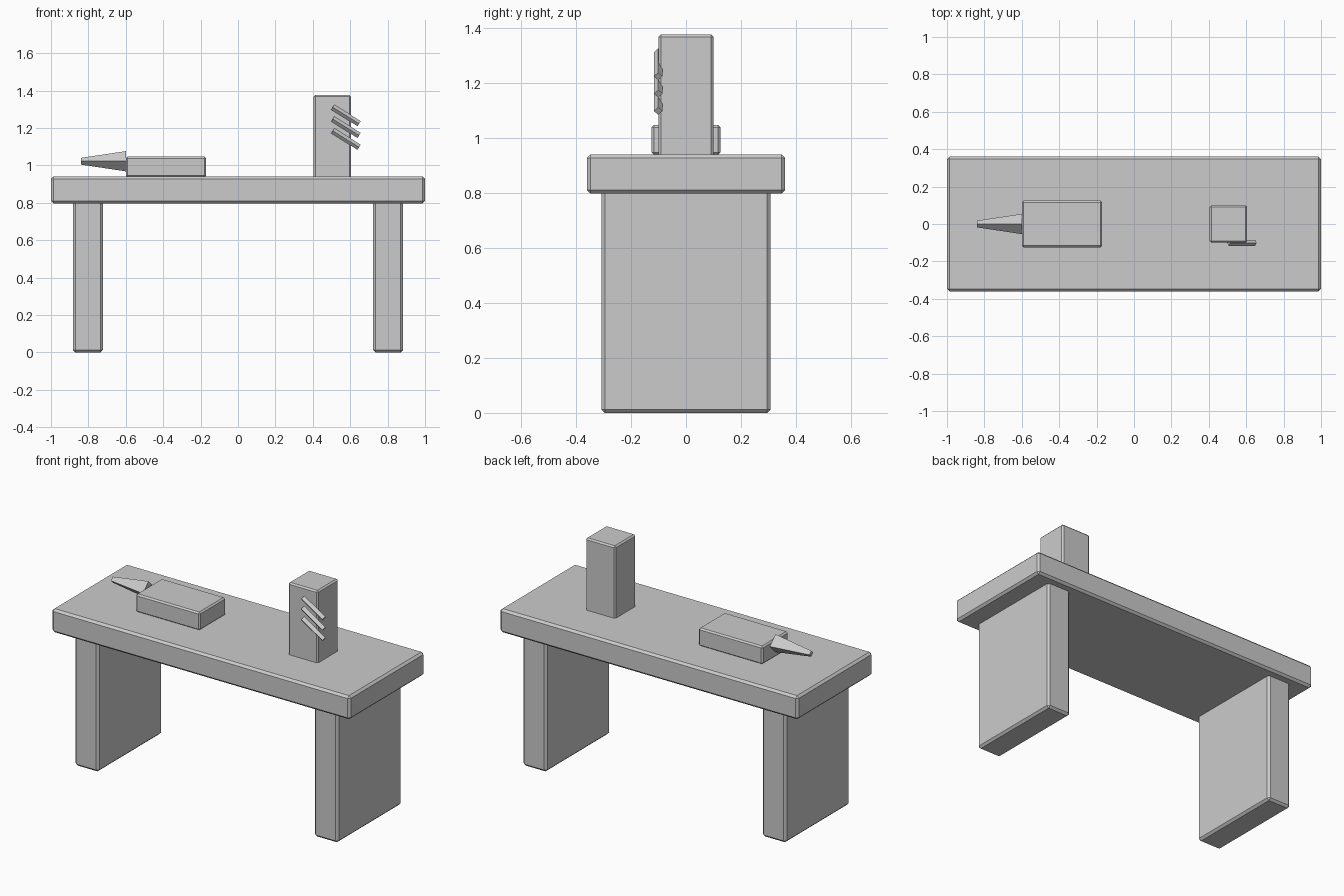
import bpy
from math import radians

if "Cube" in bpy.data.objects:
    bpy.data.objects.remove(bpy.data.objects["Cube"])


def box(name, lo, hi, bevel):
    """Axis-aligned box between two corners with a chamfered edge."""
    loc = [(a + b) / 2 for a, b in zip(lo, hi)]
    bpy.ops.mesh.primitive_cube_add(size=1, location=loc)
    ob = bpy.context.object
    ob.name = name
    ob.scale = [b - a for a, b in zip(lo, hi)]
    bpy.ops.object.transform_apply(location=False, rotation=False, scale=True)
    mod = ob.modifiers.new("chamfer", 'BEVEL')
    mod.width = bevel
    mod.segments = 1
    return ob


def rod(name, r1, r2, length, loc, angle):
    """Four-sided tapered rod turned about the y axis."""
    bpy.ops.mesh.primitive_cone_add(vertices=4, radius1=r1, radius2=r2, depth=length,
                                    location=loc, rotation=(0, radians(angle), 0))
    bpy.context.object.name = name


# Bench
box("bench_top", (-1, -0.36, 0.797), (1, 0.36, 0.94), 0.013)
for side, x in (("left", -0.803), ("right", 0.803)):
    box(side + "_leg", (x - 0.08, -0.308, 0), (x + 0.08, 0.308, 0.81), 0.013)

# Anvil block with pointed horn
box("anvil_body", (-0.6, -0.125, 0.937), (-0.17, 0.125, 1.047), 0.009)
rod("anvil_horn", 0.054, 0.018, 0.24, (-0.72, 0, 1.022), -90)

# Tool post with slanted rods on its front
box("tool_post", (0.405, -0.1, 0.93), (0.605, 0.1, 1.376), 0.009)
for i in range(3):
    rod(f"tool_rod_{i + 1}", 0.016, 0.016, 0.166, (0.577, -0.101, 1.267 - 0.063 * i), 122)
